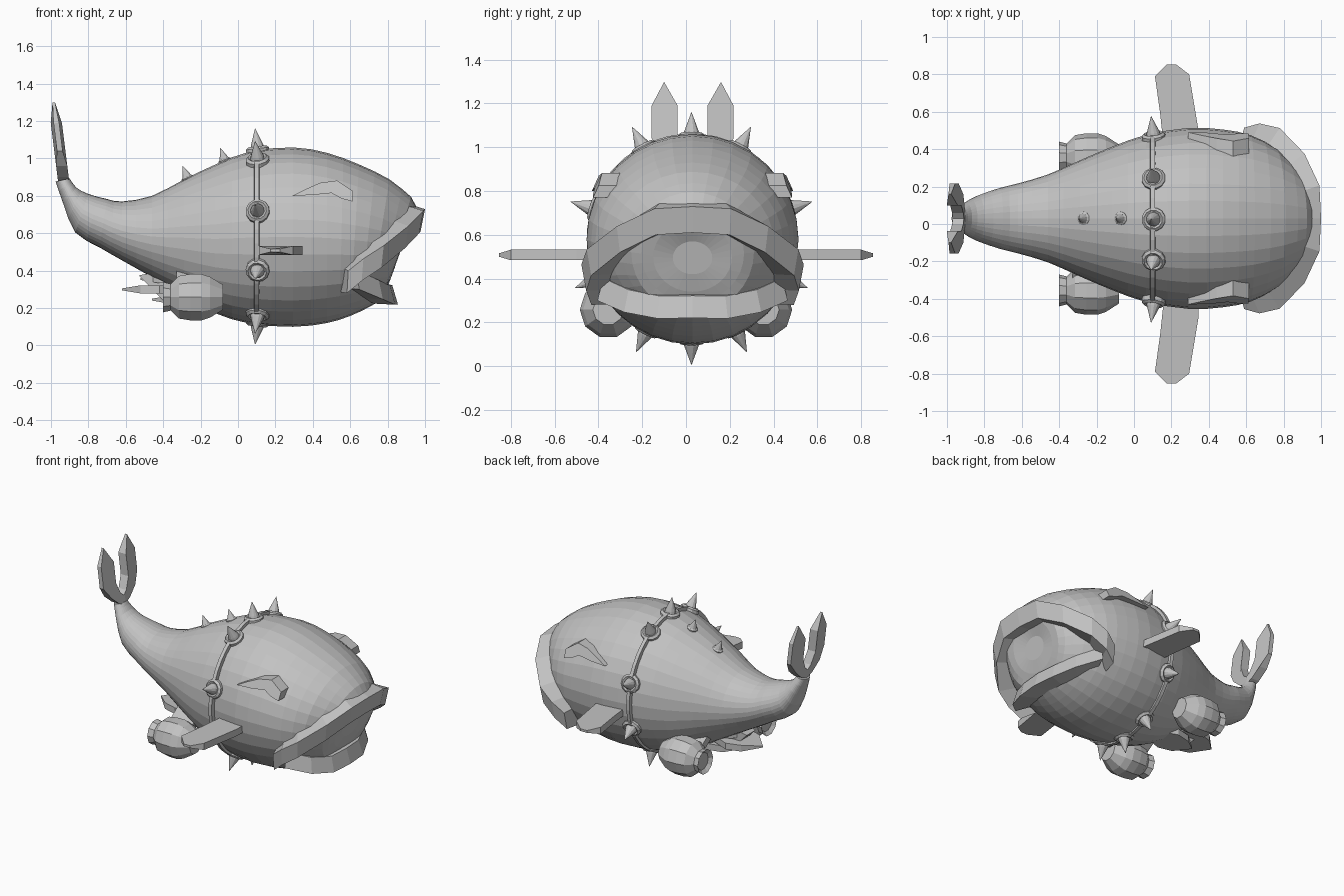
import bpy, bmesh, math
from mathutils import Vector

if "Cube" in bpy.data.objects:
    bpy.data.objects.remove(bpy.data.objects["Cube"])

CY = 0.03  # centre line of the hull across y
grey = bpy.data.materials.new("plain_grey")
grey.diffuse_color = (0.54, 0.54, 0.54, 1)
grey.use_nodes = True
grey.node_tree.nodes["Principled BSDF"].inputs["Base Color"].default_value = grey.diffuse_color


def loft(name, rings):
    """Skin a list of equal-length point rings and cap both ends."""
    bm = bmesh.new()
    vs = [[bm.verts.new(p) for p in r] for r in rings]
    n = len(rings[0])
    for a, b in zip(vs, vs[1:]):
        for i in range(n):
            j = (i + 1) % n
            bm.faces.new((a[i], a[j], b[j], b[i]))
    bm.faces.new(vs[0])
    bm.faces.new(vs[-1])
    bmesh.ops.recalc_face_normals(bm, faces=bm.faces)
    me = bpy.data.meshes.new(name)
    bm.to_mesh(me)
    bm.free()
    me.materials.append(grey)
    ob = bpy.data.objects.new(name, me)
    bpy.context.collection.objects.link(ob)
    return ob


def lathe(name, profile, origin, axis, n):
    """Revolve (radius, height) pairs about an axis through origin."""
    q = Vector((0, 0, 1)).rotation_difference(Vector(axis).normalized())
    o = Vector(origin)
    return loft(name, [[o + q @ Vector((r * math.cos(2 * math.pi * (i + .5) / n),
                                        r * math.sin(2 * math.pi * (i + .5) / n), h))
                        for i in range(n)] for r, h in profile])


def ease(a, b, c, d, t):
    return .5 * (2 * b + (c - a) * t + (2 * a - 5 * b + 4 * c - d) * t * t
                 + (3 * b - a - 3 * c + d) * t ** 3)


# Hull: top x, top z, bottom x, bottom z, half width
hull = [(-.90, .893, -.975, .877, .05), (-.865, .845, -.935, .76, .085),
        (-.80, .81, -.87, .604, .122), (-.70, .783, -.74, .524, .162),
        (-.62, .77, -.62, .455, .187), (-.46, .80, -.46, .365, .235),
        (-.29, .887, -.29, .265, .31), (-.12, .968, -.12, .172, .382),
        (.064, 1.037, .064, .117, .447), (.294, 1.059, .294, .10, .484),
        (.476, 1.03, .476, .12, .475), (.647, .968, .60, .158, .445),
        (.81, .888, .70, .205, .375), (.925, .795, .77, .245, .28)]
stations = []
for k in range(len(hull) - 1):
    four = [hull[max(k - 1, 0)], hull[k], hull[k + 1], hull[min(k + 2, len(hull) - 1)]]
    for t in (0, .5):
        stations.append([ease(*v, t) for v in zip(*four)])
# rounded nose inside the mouth
stations += [hull[-1], (.955, .74, .785, .29, .235), (.925, .66, .81, .34, .18),
             (.87, .57, .84, .42, .09)]
N = 32
rings = []
for tx, tz, bx, bz, w in stations:
    ring = []
    for i in range(N):
        a = 2 * math.pi * i / N
        c = math.cos(a)
        ring.append(((tx + bx) / 2 + (tx - bx) / 2 * c, CY + w * math.sin(a),
                     (tz + bz) / 2 + (tz - bz) / 2 * c))
    rings.append(ring)
loft("hull", rings)


# Lips: half path (side offset, x, z, depth), mirrored across the centre
def lip(name, half, height, lean):
    path = [(-d, x, z, t) for d, x, z, t in reversed(half) if d > 0] + half
    rs = []
    for d, x, z, t in path:
        out = Vector((x - .45, d, 0)).normalized()
        c = Vector((x, CY + d, z))
        up = Vector((0, 0, height / 2))
        rs.append([c - out * t + up * 1.15, c + out * (.04 + lean) + up * .7,
                   c + out * (.04 - lean) - up, c - out * t - up * .9])
    loft(name, rs)


lip("upper_lip", [(0, .948, .68, .05), (.16, .942, .67, .05), (.315, .87, .59, .06),
                  (.44, .75, .485, .11), (.46, .65, .415, .16), (.435, .575, .35, .14)], .14, .012)
lip("lower_lip", [(0, .80, .28, .07), (.14, .79, .278, .07), (.275, .735, .307, .09),
                  (.385, .625, .36, .10)], .12, -.015)

# Harness band with studs around the girth
MID = .583
lathe("harness_band", [(.43, -.016), (.48, -.012), (.48, .012), (.43, .016)],
      (.10, CY - .004, MID), (1, 0, 0), 40)
STUD = [(.064, -.04), (.064, .008), (.05, .02), (.038, .012), (.034, .028), (.001, .115)]
for deg in (90, 62, 17, -23, -64, -90, 118, 163, 203, 244):
    a = math.radians(deg)
    d = Vector((0, math.cos(a), math.sin(a)))
    lathe("band_spike", STUD, Vector((.105, CY - .005, MID)) + d * .462, d + Vector((-.12, 0, 0)), 12)

# Two smaller spikes on the back
SMALL = [(.036, -.03), (.036, .008), (.026, .015), (.001, .075)]
lathe("back_spike", SMALL, (-.07, CY, .985), (-.35, 0, 1), 10)
lathe("back_spike", SMALL, (-.268, CY, .89), (-.4, 0, 1), 10)

# Tail flukes: two upright pointed blades joined at the root, thin at the outer edge
fluke = [(-.01, .87), (.06, .90), (.13, .96), (.187, 1.04), (.187, 1.19), (.13, 1.298),
         (.068, 1.19), (.068, 1.04), (.03, .96), (-.01, .93)]
for s in (-1, 1):
    faces = []
    for e in (-1, 1):
        faces.append([(-.935 - .125 * (z - .9) + e * (.007 if z > 1.25 else .015 if d > .15 else .03),
                       CY + s * d, z) for d, z in fluke])
    loft("tail_fluke", faces)

# Side flippers: flat paddles, thinner at the tip
for s in (-1, 1):
    paddle = [(.16, .40), (.14, .59), (.112, .79), (.175, .853), (.225, .853), (.295, .80),
              (.345, .50), (.345, .40)]
    loft("flipper", [[(x, s * y, .508 + e * (.008 if y > .82 else .024)) for x, y in paddle]
                     for e in (-1, 1)])

# Brow plates above where the eyes sit
brow = [(.29, .80), (.36, .835), (.44, .87), (.53, .882), (.615, .825), (.612, .77), (.555, .785),
        (.50, .815), (.40, .805)]
for s in (-1, 1):
    loft("brow", [[(x, CY + s * y(x, z), z) for x, z in brow] for y in
                  (lambda x, z: .32, lambda x, z: .46 - .45 * (z - .80) - .12 * max(x - .45, 0))])

# Engine pods under the belly, with struts
for s in (-1, 1):
    lathe("engine_pod", [(.06, -.135), (.085, -.155), (.075, -.115), (.085, -.105), (.12, -.07),
                         (.13, -.01), (.13, .05), (.115, .095), (.07, .165), (.05, .165)],
          (-.245, s * .355, .258), (1, 0, 0), 10)
    loft("engine_strut", [[(x, y, z) for x, z in
                           ((-.33, z0 - .03), (-.16, z0 - .03), (-.16, z0 + .03), (-.33, z0 + .03))]
                          for y, z0 in ((s * .15, .40), (s * .34, .27))])

# Layered belly fins: flat leaves pointing backwards
leaf = [(-.28, -.07), (-.42, -.13), (-.52, -.10), (-.62, 0), (-.52, .10), (-.42, .13), (-.28, .07)]
for z0, shift, size in ((.30, 0, 1), (.245, .16, .8), (.355, .10, .75)):
    loft("belly_fin", [[(x + shift, CY + y * size, z0 + e * (.022 if x > -.55 else .005))
                        for x, y in leaf] for e in (-1, 1)])
loft("belly_fin_mount", [[(x, CY + s * .05, z) for x, z in
                          ((-.53, .375), (-.40, .24), (-.28, .23), (-.25, .32), (-.40, .40))]
                         for s in (-1, 1)])
